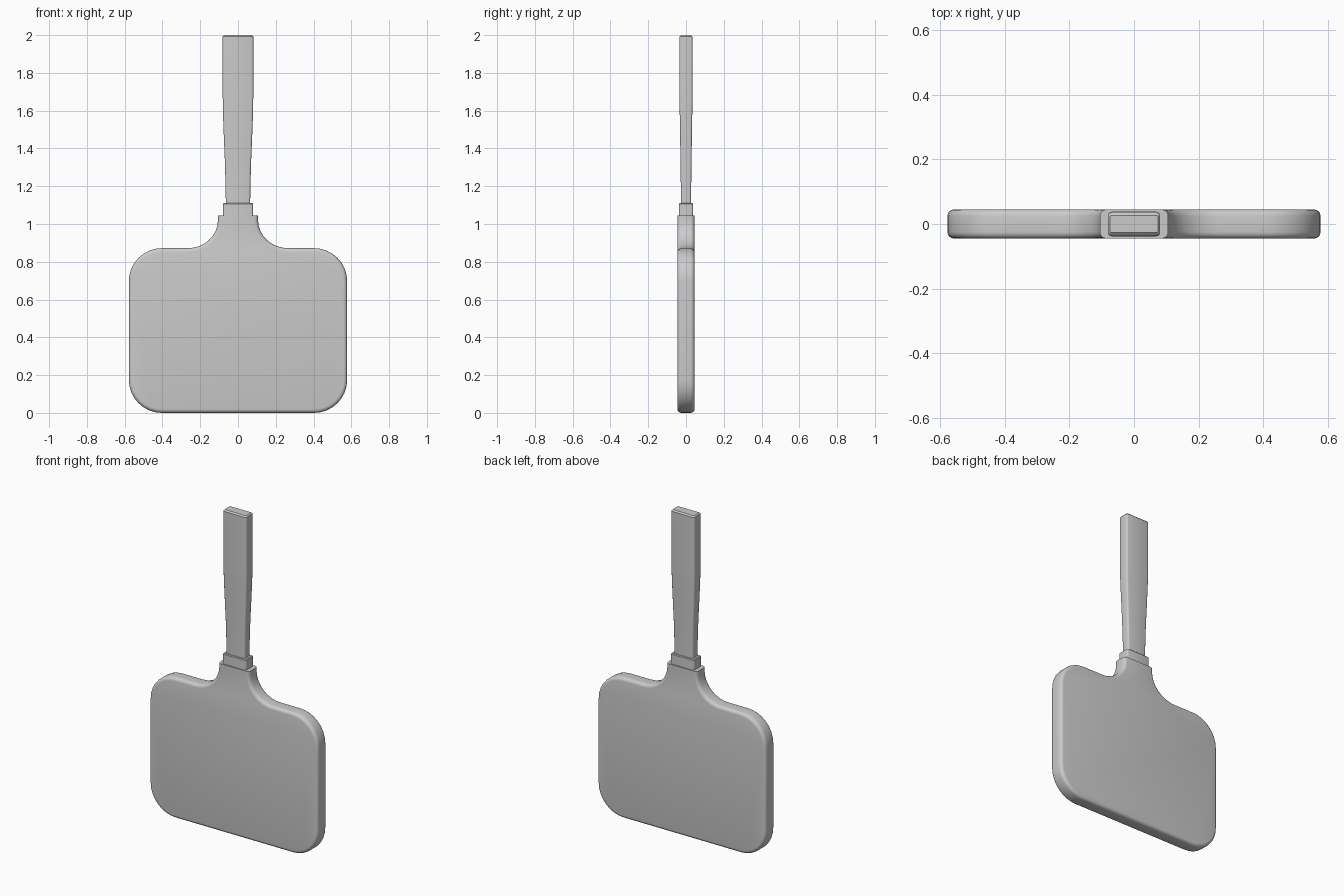
import bpy, bmesh, math

if "Cube" in bpy.data.objects:
    bpy.data.objects.remove(bpy.data.objects["Cube"])


def finish(bm, name, angle=35):
    bmesh.ops.recalc_face_normals(bm, faces=bm.faces)
    mesh = bpy.data.meshes.new(name)
    bm.to_mesh(mesh)
    bm.free()
    obj = bpy.data.objects.new(name, mesh)
    bpy.context.collection.objects.link(obj)
    bpy.ops.object.select_all(action='DESELECT')
    obj.select_set(True)
    bpy.context.view_layer.objects.active = obj
    bpy.ops.object.shade_smooth_by_angle(angle=math.radians(angle))
    return obj


def arc(cx, cz, rx, rz, a0, a1, n=8):
    pts = []
    for i in range(n + 1):
        a = math.radians(a0 + (a1 - a0) * i / n)
        pts.append((cx + rx * math.cos(a), cz + rz * math.sin(a)))
    return pts


def loft(name, sections, n=3):
    """Skin a stack of rounded rectangles: (z, half x, half y, corner radius)."""
    bm = bmesh.new()
    rings = []
    for z, hx, hy, r in sections:
        ring = []
        for sx, sy, a in ((1, 1, 0), (-1, 1, 90), (-1, -1, 180), (1, -1, 270)):
            ring += arc(sx * (hx - r), sy * (hy - r), r, r, a, a + 90, n)
        rings.append([bm.verts.new((x, y, z)) for x, y in ring])
    for lo, hi in zip(rings, rings[1:]):
        for i in range(len(lo)):
            j = (i + 1) % len(lo)
            bm.faces.new((lo[i], lo[j], hi[j], hi[i]))
    bm.faces.new(rings[0])
    bm.faces.new(rings[-1])
    return finish(bm, name)


# Blade with flared neck: half outline mirrored, extruded, long edges rounded
W, TOP, NECK_X, NECK_Z, T = 0.578, 0.872, 0.106, 1.045, 0.045
half = arc(W - 0.175, 0.175, 0.175, 0.175, -90, 0)
half += arc(W - 0.175, TOP - 0.175, 0.175, 0.175, 0, 90)
half += arc(0.265, 1.022, 0.265 - NECK_X, 1.022 - TOP, 270, 180)
half.append((NECK_X, NECK_Z))
outline = half + [(-x, z) for x, z in reversed(half)]
bm = bmesh.new()
face = bm.faces.new([bm.verts.new((x, -T, z)) for x, z in outline])
ext = bmesh.ops.extrude_face_region(bm, geom=[face])
for v in ext['geom']:
    if isinstance(v, bmesh.types.BMVert):
        v.co.y = T
rim = [e for e in bm.edges
       if abs(e.verts[0].co.y - e.verts[1].co.y) < 1e-5
       and min(v.co.z for v in e.verts) < NECK_Z - 1e-4]
bmesh.ops.bevel(bm, geom=rim, offset=0.02, offset_type='OFFSET', segments=4,
                profile=0.5, affect='EDGES', clamp_overlap=False)
finish(bm, "blade")

# Collar between neck and handle
loft("collar", [(1.03, 0.08, 0.038, 0.01), (1.106, 0.08, 0.038, 0.01),
                (1.11, 0.076, 0.034, 0.008)])

# Handle, gently widening towards its end, with a small end chamfer
loft("handle", [(1.09, 0.064, 0.027, 0.01), (1.2, 0.066, 0.0275, 0.01),
                (1.32, 0.069, 0.029, 0.01), (1.45, 0.0745, 0.031, 0.01),
                (1.57, 0.079, 0.033, 0.01), (1.68, 0.081, 0.0345, 0.01),
                (1.992, 0.081, 0.035, 0.01), (2.0, 0.074, 0.027, 0.005)])
